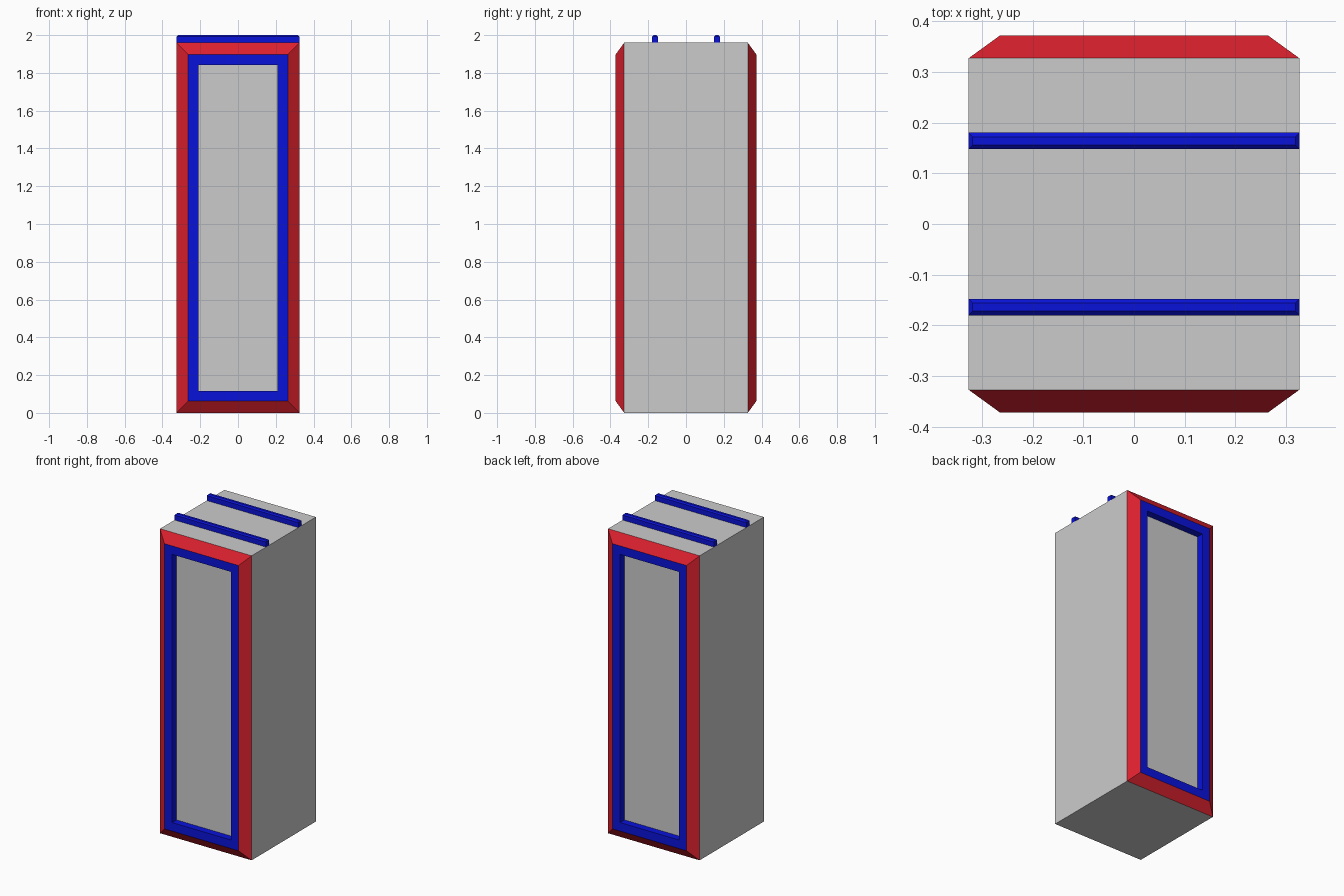
import bpy, bmesh

if "Cube" in bpy.data.objects:
    bpy.data.objects.remove(bpy.data.objects["Cube"])

HX, HY, H = 0.326, 0.327, 1.96   # body half width, half depth, height
FACE_Y = 0.372                   # outermost plane of the end frames
RAIL_H = 0.04


def material(name, rgb):
    m = bpy.data.materials.new(name)
    m.diffuse_color = (*rgb, 1)
    m.use_nodes = True
    m.node_tree.nodes["Principled BSDF"].inputs["Base Color"].default_value = m.diffuse_color
    return m


RED = material("red", (0.72, 0.015, 0.027))
BLUE = material("blue", (0.003, 0.006, 0.7))


def finish(bm, name, mat=None):
    bmesh.ops.recalc_face_normals(bm, faces=bm.faces)
    mesh = bpy.data.meshes.new(name)
    bm.to_mesh(mesh)
    bm.free()
    obj = bpy.data.objects.new(name, mesh)
    bpy.context.collection.objects.link(obj)
    if mat:
        mesh.materials.append(mat)
    return obj


def box_bmesh(size, centre):
    bm = bmesh.new()
    bmesh.ops.create_cube(bm, size=1)
    bmesh.ops.scale(bm, vec=size, verts=bm.verts)
    bmesh.ops.translate(bm, vec=centre, verts=bm.verts)
    return bm


def frame(name, profile, side, mat):
    """Sweep a closed (inset, depth) profile around the end-face rectangle."""
    bm = bmesh.new()
    rings = []
    for inset, y in profile:
        x, z0, z1 = HX - inset, inset, H - inset
        rings.append([bm.verts.new((px, side * y, pz))
                      for px, pz in ((-x, z0), (x, z0), (x, z1), (-x, z1))])
    for i, a in enumerate(rings):
        b = rings[(i + 1) % len(rings)]
        for k in range(4):
            n = (k + 1) % 4
            bm.faces.new((a[k], a[n], b[n], b[k]))
    return finish(bm, name, mat)


# Main cabinet
finish(box_bmesh((2 * HX, 2 * HY, H), (0, 0, H / 2)), "cabinet_body")

for label, side in (("front", -1), ("back", 1)):
    # Sloped red surround
    frame(label + "_bevel_surround",
          [(0, HY), (0.062, FACE_Y), (0.062, HY)], side, RED)
    # Flat blue frame around the recessed panel
    frame(label + "_panel_frame",
          [(0.062, HY), (0.062, FACE_Y), (0.117, FACE_Y), (0.117, HY)], side, BLUE)

    # Chamfered roof rail
    bm = box_bmesh((2 * HX, 0.032, RAIL_H), (0, side * 0.164, H + RAIL_H / 2))
    top = [e for e in bm.edges if all(v.co.z > H + RAIL_H / 2 for v in e.verts)]
    bmesh.ops.bevel(bm, geom=top, offset=0.008, segments=1, affect='EDGES')
    finish(bm, label + "_roof_rail", BLUE)
